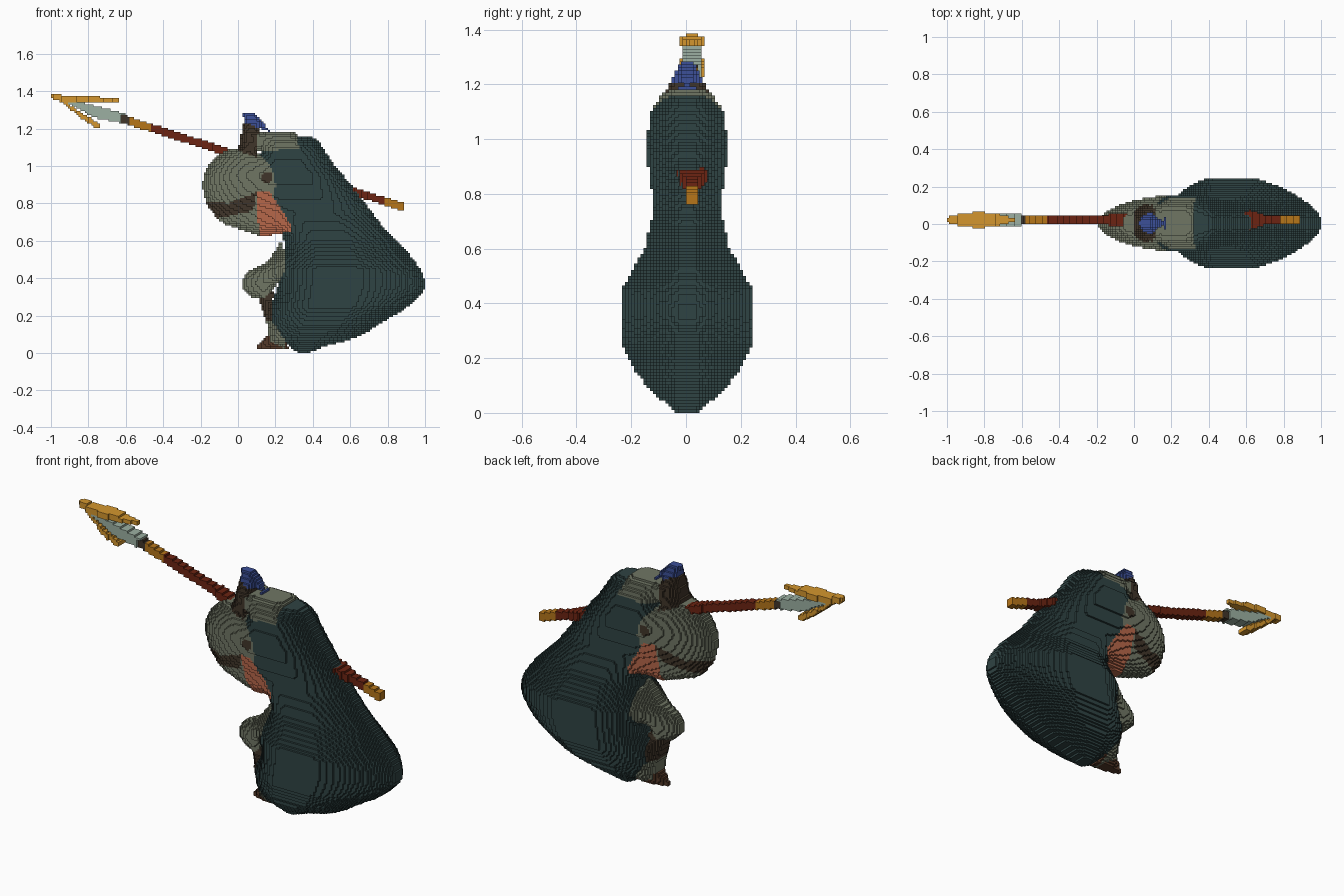
import bpy
import bmesh
import math

cube = bpy.data.objects.get("Cube")
if cube:
    bpy.data.objects.remove(cube, do_unlink=True)

V = 2 / 176  # block size


def material(name, code):
    """Flat material from a hex colour."""
    rgb = [int(code[n:n + 2], 16) / 255 for n in (0, 2, 4)]
    colour = [((c + 0.055) / 1.055) ** 2.4 for c in rgb] + [1]
    m = bpy.data.materials.new(name)
    m.use_nodes = True
    m.diffuse_color = colour
    node = next(n for n in m.node_tree.nodes if n.type == 'BSDF_PRINCIPLED')
    node.inputs["Base Color"].default_value = colour
    return m


TEAL = material("dark_teal", "2f4343")
GREY = material("olive_grey", "707664")
DARK = material("dark_umber", "403529")
FOOT = material("foot_brown", "543828")
SKIN = material("terracotta", "b6674a")
BLUE = material("feather_blue", "3c5098")
WOOD = material("red_brown_wood", "6c2412")
OCHRE = material("ochre_binding", "b6761a")
GOLD = material("gold", "d4962e")
PALE = material("pale_steel", "9cb0a2")


def inside(poly, x, z):
    hit = False
    for (x1, z1), (x2, z2) in zip(poly, poly[1:] + poly[:1]):
        if (z1 > z) != (z2 > z) and x < x1 + (z - z1) * (x2 - x1) / (z2 - z1):
            hit = not hit
    return hit


def disc(x, z, r):
    return [(x + r * math.cos(t * math.tau / 32), z + r * math.sin(t * math.tau / 32)) for t in range(32)]


def smooth(pts, steps=5):
    """Closed curve through the points."""
    out = []
    for n in range(len(pts)):
        a, b, c, d = (pts[(n + o) % len(pts)] for o in (-1, 0, 1, 2))
        for s in range(steps):
            t = s / steps
            out.append(tuple(q + t * (r - p) / 2 + t * t * (p - 2.5 * q + 2 * r - w / 2)
                             + t ** 3 * (1.5 * (q - r) + (w - p) / 2)
                             for p, q, r, w in zip(a, b, c, d)))
    return out


def lerp(table, t):
    for (a, p), (b, q) in zip(table, table[1:]):
        if t <= b:
            return p + (q - p) * max(0, t - a) / (b - a)
    return table[-1][1]


def fill(parts):
    """Grid cells of all outlines; the earlier part wins."""
    cells = {}
    for name, _, poly in parts:
        for i in range(-88, 88):
            for k in range(124):
                if (i, k) not in cells and inside(poly, (i + 0.5) * V, (k + 0.5) * V):
                    cells[i, k] = name
    return cells


def build(parts, cells, half, yc):
    """Stepped shell per part; half is each cell's depth in blocks."""
    sides = [((1, 0), (1, 0), (1, 1)), ((-1, 0), (0, 1), (0, 0)),
             ((0, 1), (1, 1), (0, 1)), ((0, -1), (0, 0), (1, 0))]
    for part, mat, _ in parts:
        bm = bmesh.new()

        def quad(*pts):
            bm.faces.new([bm.verts.new((x * V, y * V + yc, z * V)) for x, y, z in pts])

        for (i, k), owner in cells.items():
            if owner != part:
                continue
            n = half[i, k]
            quad((i, -n, k), (i + 1, -n, k), (i + 1, -n, k + 1), (i, -n, k + 1))
            quad((i, n, k), (i, n, k + 1), (i + 1, n, k + 1), (i + 1, n, k))
            for (di, dk), (ax, az), (bx, bz) in sides:
                m = half.get((i + di, k + dk), 0)
                if m < n:
                    for lo, hi in ([(-n, n)] if m == 0 else [(-n, -m), (m, n)]):
                        quad((i + ax, lo, k + az), (i + bx, lo, k + bz),
                             (i + bx, hi, k + bz), (i + ax, hi, k + az))
        bmesh.ops.remove_doubles(bm, verts=bm.verts, dist=V * 0.01)
        bmesh.ops.recalc_face_normals(bm, faces=bm.faces)
        me = bpy.data.meshes.new(part)
        bm.to_mesh(me)
        bm.free()
        me.materials.append(mat)
        bpy.context.collection.objects.link(bpy.data.objects.new(part, me))


# Hooded figure, front parts first, cloak behind them
figure = [
    ("feather", BLUE, [(.02, 1.29), (.09, 1.28), (.18, 1.18), (.04, 1.23)]),
    ("hood_shadow", DARK, [(.03, 1.24), (.11, 1.2), (.1, 1.05), (0, 1.08)]),
    ("hood_crown", GREY, [(.1, 1.185), (.31, 1.185), (.33, 1.09), (.1, 1.08)]),
    ("ear_shadow", DARK, disc(.155, .94, .03)),
    ("cheek", SKIN, [(.1, .86), (.17, .86), (.28, .69), (.28, .65), (.12, .62), (.1, .75)]),
    ("mouth", DARK, [(-.18, .81), (-.05, .8), (.1, .86), (.08, .76), (-.11, .72)]),
    ("chin", GREY, [(-.13, .73), (-.07, .69), (.13, .62), (.1, .77)]),
    ("face_mask", GREY, disc(.005, .9, .195)),
    ("arm", GREY, smooth([(.02, .37), (.06, .44), (.16, .49), (.23, .59), (.25, .45), (.16, .31), (.07, .3)])),
    ("upper_leg", DARK, [(.1, .32), (.19, .33), (.18, .17), (.15, .17)]),
    ("lower_leg", GREY, [(.15, .18), (.18, .17), (.25, .07), (.25, .02), (.17, .06)]),
    ("foot", FOOT, [(.09, .02), (.28, .02), (.25, .06), (.16, .1)]),
    ("cloak", TEAL, smooth([
        (.14, 1.12), (.33, 1.16), (.42, 1.14), (.52, 1), (.63, .87), (.78, .67), (.94, .5), (1, .36), (.91, .25),
        (.78, .17), (.65, .09), (.48, .04), (.35, 0), (.26, .05), (.17, .2), (.24, .45), (.24, .62), (.12, .9)]))]

# Half depth by height: narrow hem, broad skirt, waist, head, feather
depth = [(0, .04), (.08, .13), (.15, .19), (.25, .24), (.45, .24), (.6, .155),
         (.75, .12), (.95, .15), (1.1, .135), (1.2, .065), (1.29, .022)]

# Inflate: relax a soft pillow over the silhouette, then fit each row to its depth
cells = fill(figure)
u = dict.fromkeys(cells, 0.0)
for _ in range(200):
    for i, k in u:
        s = sum(u.get(c, 0) for c in ((i + 1, k), (i - 1, k), (i, k + 1), (i, k - 1)))
        u[i, k] += 1.85 * ((s + 1) / 4 - u[i, k])
peak = {}
for (i, k), val in u.items():
    peak[k] = max(peak.get(k, 0), val)
half = {(i, k): max(1, round(lerp(depth, (k + 0.5) * V) / V
                             * min(1, 1.05 * (max(val, 0) / peak[k]) ** 0.55)))
        for (i, k), val in u.items()}
build(figure, cells, half, 0.004)


# Spear: shaft pieces lie on one sloping line
def shaft(x1, x2):
    return [(x, 1.058 - 0.314 * x + s * .022) for x, s in ((x1, -1), (x2, -1), (x2, 1), (x1, 1))]


spear = [
    ("spear_top_barb", GOLD, [(-1, 1.385), (-.87, 1.375), (-.64, 1.365), (-.64, 1.345), (-.95, 1.345), (-1, 1.36)]),
    ("spear_lower_barb", GOLD, [(-.98, 1.37), (-.93, 1.345), (-.74, 1.225), (-.745, 1.195), (-.83, 1.25)]),
    ("spear_socket", DARK, shaft(-.63, -.585)),
    ("spear_blade", PALE, [(-.93, 1.35), (-.87, 1.35), (-.6, 1.28), (-.6, 1.225), (-.77, 1.26)]),
    ("spear_binding", OCHRE, shaft(-.59, -.47)),
    ("spear_front_shaft", WOOD, shaft(-.47, -.03)),
    ("spear_rear_shaft", WOOD, shaft(.59, .78)),
    ("spear_end_cap", OCHRE, shaft(.78, .885))]


def spear_depth(name, x):
    """Barbs swell mid-length, the shaft flares where it meets the figure."""
    if "barb" in name:
        return .013 + .028 * max(0, 1 - ((x + .83) / .17) ** 2)
    if name == "spear_blade":
        return .03
    return .02 + max(0, .035 * (1 - abs(x - .62) / .09), .02 * (1 - abs(x + .08) / .1))


cells = fill(spear)
half = {(i, k): max(1, round(spear_depth(name, (i + 0.5) * V) / V)) for (i, k), name in cells.items()}
build(spear, cells, half, 0.022)
